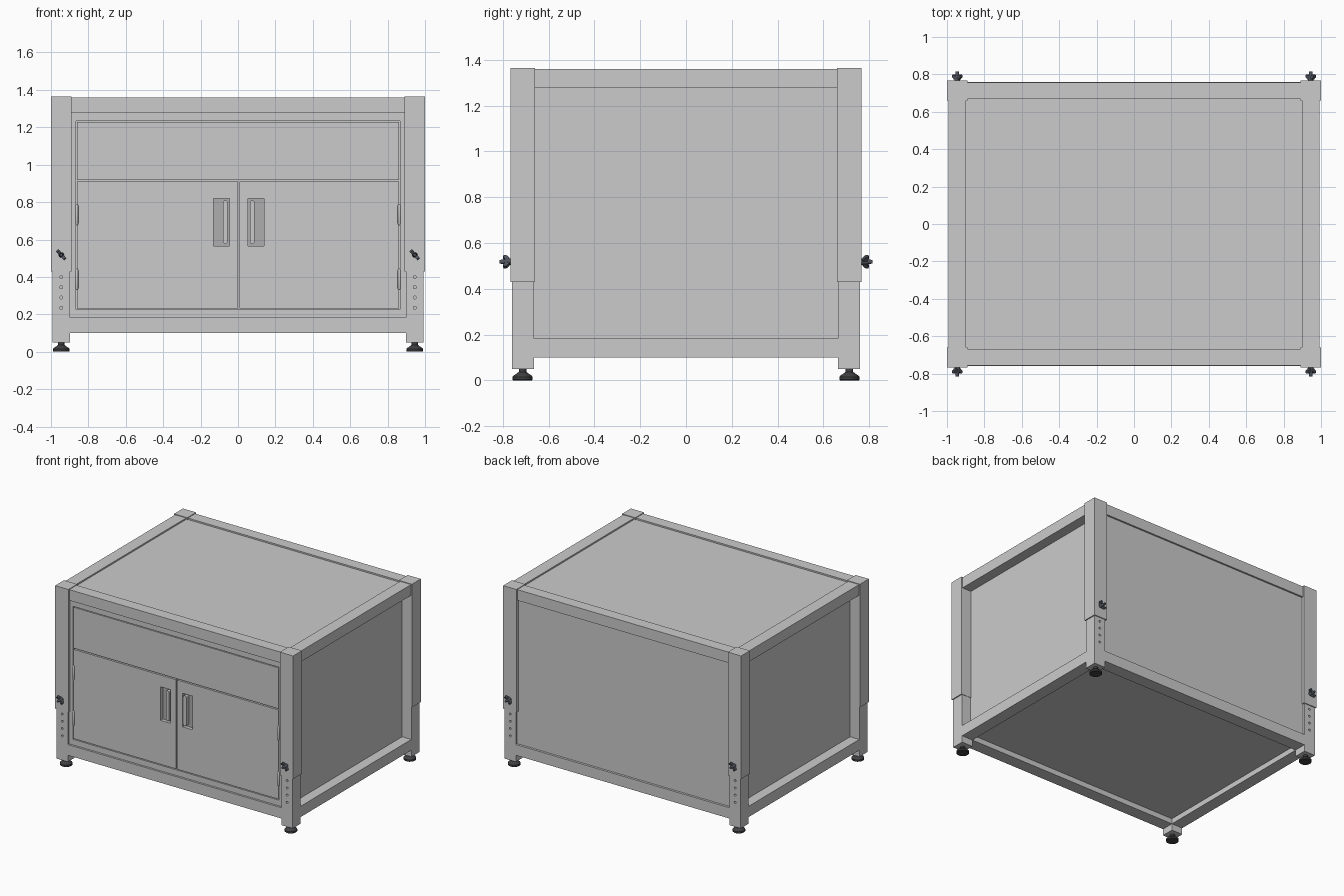
import bpy, bmesh, math
from mathutils import Matrix, Vector

if "Cube" in bpy.data.objects:
    bpy.data.objects.remove(bpy.data.objects["Cube"])


def material(name, rgb):
    m = bpy.data.materials.new(name)
    m.diffuse_color = (*rgb, 1)
    m.use_nodes = True
    m.node_tree.nodes["Principled BSDF"].inputs["Base Color"].default_value = m.diffuse_color
    return m


DARK = material("dark_rubber", (0.05, 0.05, 0.055))
BOLT = material("bolt_steel", (0.08, 0.09, 0.11))
PLATE = material("handle_grey", (0.42, 0.42, 0.42))


def finish(name, bm, mat=None, smooth=False):
    bmesh.ops.recalc_face_normals(bm, faces=bm.faces)
    me = bpy.data.meshes.new(name)
    bm.to_mesh(me)
    bm.free()
    ob = bpy.data.objects.new(name, me)
    bpy.context.collection.objects.link(ob)
    if mat:
        me.materials.append(mat)
    bpy.ops.object.select_all(action='DESELECT')
    ob.select_set(True)
    bpy.context.view_layer.objects.active = ob
    if smooth:
        bpy.ops.object.shade_smooth_by_angle(angle=math.radians(35))
    return ob


def box(name, x, y, z, mat=None):
    bm = bmesh.new()
    bmesh.ops.create_cube(bm, size=1)
    for v in bm.verts:
        v.co = [(a + b) / 2 + c * abs(b - a) for (a, b), c in zip((x, y, z), v.co)]
    return finish(name, bm, mat)


def cut(target, cutter):
    # subtract the cutter from the target, then discard it
    cutter.hide_render = True
    mod = target.modifiers.new("cut", 'BOOLEAN')
    mod.operation, mod.object, mod.solver = 'DIFFERENCE', cutter, 'EXACT'
    bpy.context.view_layer.objects.active = target
    bpy.ops.object.modifier_apply(modifier=mod.name)
    bpy.data.objects.remove(cutter)


def lathe(bm, profile, mtx, n=24):
    # spin an (r, z) profile, capped on both ends
    rings = [[bm.verts.new(mtx @ Vector((r * math.cos(2 * math.pi * i / n),
                                         r * math.sin(2 * math.pi * i / n), z)))
              for i in range(n)] for r, z in profile]
    for a, b in zip(rings, rings[1:]):
        for i in range(n):
            bm.faces.new((a[i], a[(i + 1) % n], b[(i + 1) % n], b[i]))
    bm.faces.new(rings[0])
    bm.faces.new(rings[-1])


def prism(bm, outline, depth, mtx):
    # extrude an outline in the local x/z plane by depth along y
    a, b = [[bm.verts.new(mtx @ Vector((x, s * depth / 2, z))) for x, z in outline]
            for s in (-1, 1)]
    bm.faces.new(a)
    bm.faces.new(b)
    for i in range(len(a)):
        j = (i + 1) % len(a)
        bm.faces.new((a[i], a[j], b[j], b[i]))


def span(s, a, b, mid=0.0):
    return (mid + s * a, mid + s * b)


LX, LY = 0.945, 0.714

# corner posts: lower leg with holes, sleeve, levelling foot, wing bolt
for sx in (-1, 1):
    for sy in (-1, 1):
        tag = ("front" if sy < 0 else "back") + ("_left" if sx < 0 else "_right")
        leg = box("leg_" + tag, span(sx, 0.899, 0.992), span(sy, 0.664, 0.760), (0.05, 0.6))
        bm = bmesh.new()
        for z in (0.235, 0.29, 0.345, 0.40):
            lathe(bm, [(0.008, -0.02), (0.008, 0.02)],
                  Matrix.Translation((sx * LX, sy * 0.760, z)) @ Matrix.Rotation(math.pi / 2, 4, 'X'), 16)
        cut(leg, finish("hole_cutter", bm))

        box("sleeve_" + tag, span(sx, 0.889, 1.0), span(sy, 0.661, 0.767), (0.43, 1.365))

        bm = bmesh.new()
        lathe(bm, [(0.041, 0), (0.044, 0.003), (0.044, 0.015), (0.040, 0.020),
                   (0.024, 0.031), (0.017, 0.036), (0.017, 0.055)],
              Matrix.Translation((sx * LX, sy * LY, 0)))
        finish("foot_" + tag, bm, DARK, True)

        bm = bmesh.new()
        place = Matrix.Translation((sx * LX, sy * 0.766, 0.518))
        if sy > 0:
            place = place @ Matrix.Rotation(math.pi, 4, 'Z')
        place = place @ Matrix.Rotation(math.pi / 2, 4, 'X') @ Matrix.Rotation(math.radians(-48), 4, 'Z')
        lathe(bm, [(0.014, 0), (0.014, 0.006), (0.011, 0.022), (0.008, 0.05)], place, 16)
        for s in (-1, 1):
            prism(bm, [(s * 0.004, 0.004), (s * 0.016, 0.006), (s * 0.033, 0.020),
                       (s * 0.033, 0.030), (s * 0.026, 0.033), (s * 0.004, 0.024)], 0.018, place)
        finish("wing_bolt_" + tag, bm, BOLT, True)

# top and bottom frame rails
for s, side in ((-1, "left"), (1, "right")):
    box("bottom_rail_" + side, span(s, 0.899, 0.992), (-0.67, 0.67), (0.10, 0.182))
    box("top_rail_" + side, span(s, 0.899, 0.992), (-0.70, 0.70), (1.278, 1.360))
for s, side in ((-1, "front"), (1, "back")):
    box("bottom_rail_" + side, (-0.906, 0.906), span(s, 0.664, 0.760), (0.10, 0.182))
    box("top_rail_" + side, (-0.95, 0.95), span(s, 0.668, 0.756), (1.278, 1.360))

# cabinet body, top panel and front face frame
box("cabinet_body", (-0.915, 0.915), (-0.712, 0.743), (0.14, 1.279))
box("top_panel", (-0.900, 0.900), (-0.670, 0.670), (1.27, 1.349))
F = (-0.745, -0.711)
for s, side in ((-1, "left"), (1, "right")):
    box("face_stile_" + side, span(s, 0.866, 0.902), F, (0.182, 1.279))
box("face_rail_top", (-0.866, 0.866), F, (1.235, 1.279))
box("face_rail_bottom", (-0.866, 0.866), F, (0.175, 0.225))

# fixed upper panel
box("upper_panel", (-0.860, 0.860), (-0.744, -0.711), (0.918, 1.229))

# doors with recessed handles and hinges
MID = 0.004
for s, side in ((-1, "left"), (1, "right")):
    door = box("door_" + side, (MID + s * 0.004, s * 0.860), (-0.744, -0.711), (0.231, 0.909))
    X = span(s, 0.05, 0.134, MID)
    cut(door, box("recess_cutter", X, (-0.80, -0.70), (0.565, 0.82)))
    box("handle_plate_" + side, X, (-0.717, -0.711), (0.565, 0.82), PLATE)
    # rounded vertical grip inside the recess
    bm = bmesh.new()
    pts = [(MID + s * 0.072 + 0.013 * math.cos(a), z + 0.013 * math.sin(a))
           for z, start in ((0.797, 0), (0.59, math.pi))
           for a in [start + k * math.pi / 6 for k in range(7)]]
    prism(bm, pts, 0.032, Matrix.Translation((0, -0.732, 0)))
    finish("handle_" + side, bm, None, True)
    for z, pos in ((0.387, "lower"), (0.733, "upper")):
        bm = bmesh.new()
        lathe(bm, [(0.004, -0.057), (0.008, -0.048), (0.008, 0.048), (0.004, 0.057)],
              Matrix.Translation((s * 0.862, -0.745, z)), 16)
        finish("hinge_%s_%s" % (pos, side), bm, None, True)
